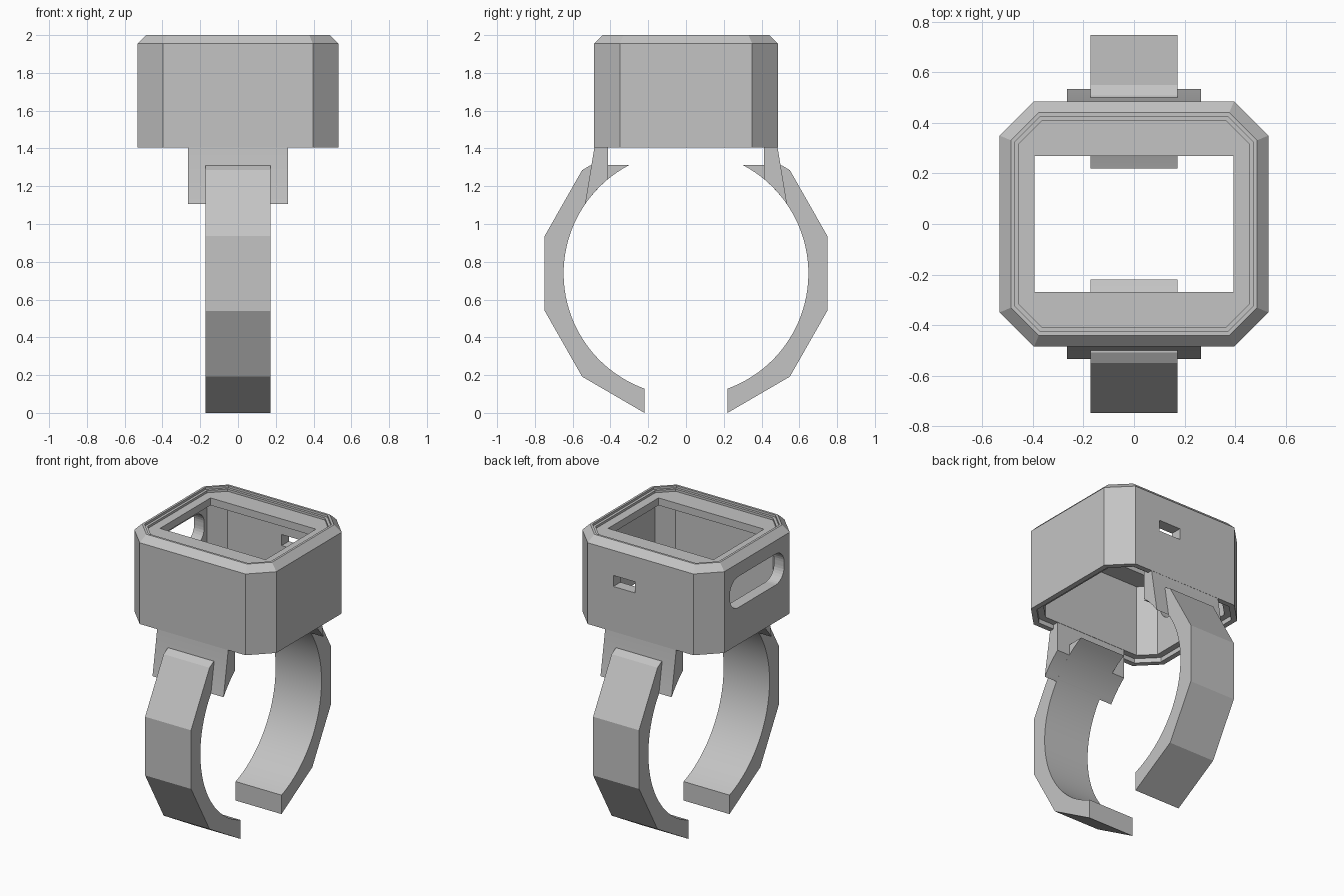
import bpy, bmesh, math
from mathutils import Matrix

cube = bpy.data.objects.get("Cube")
if cube:
    bpy.data.objects.remove(cube, do_unlink=True)

grey = bpy.data.materials.new("plain_grey")
grey.use_nodes = True
colour = (0.55, 0.55, 0.55, 1)
grey.diffuse_color = colour
grey.node_tree.nodes["Principled BSDF"].inputs["Base Color"].default_value = colour

HALF_X, HALF_Y, CORNER = 0.532, 0.486, 0.136
RING_Z, RING_R = 0.738, 0.648


def finish(name, bm):
    bmesh.ops.recalc_face_normals(bm, faces=bm.faces[:])
    mesh = bpy.data.meshes.new(name)
    bm.to_mesh(mesh)
    bm.free()
    mesh.materials.append(grey)
    obj = bpy.data.objects.new(name, mesh)
    bpy.context.collection.objects.link(obj)
    return obj


def octagon(hx, hy, c, z):
    return [(hx, -hy + c, z), (hx, hy - c, z), (hx - c, hy, z), (-hx + c, hy, z),
            (-hx, hy - c, z), (-hx, -hy + c, z), (-hx + c, -hy, z), (hx - c, -hy, z)]


def inset(t, z):
    """Octagon of the housing outline, moved inward by t."""
    return octagon(HALF_X - t, HALF_Y - t, CORNER - t * (2 - math.sqrt(2)), z)


def prism(name, profile, half_width):
    """Extrude a (y, z) profile along x."""
    bm = bmesh.new()
    face = bm.faces.new([bm.verts.new((-half_width, y, z)) for y, z in profile])
    ext = bmesh.ops.extrude_face_region(bm, geom=[face])
    verts = [v for v in ext["geom"] if isinstance(v, bmesh.types.BMVert)]
    bmesh.ops.translate(bm, verts=verts, vec=(2 * half_width, 0, 0))
    return finish(name, bm)


def arc(y_start, z_sign, y_end, end_sign, steps):
    """Points on the finger circle between two y positions."""
    a = math.atan2(z_sign * math.sqrt(RING_R ** 2 - y_start ** 2), y_start)
    b = math.atan2(end_sign * math.sqrt(RING_R ** 2 - y_end ** 2), y_end)
    angles = [a + (b - a) * i / steps for i in range(steps + 1)]
    return [(RING_R * math.cos(t), RING_Z + RING_R * math.sin(t)) for t in angles]


# Housing: closed loop of outlines, outside up, over the rim, down the inside
rings = [
    inset(0, 1.405), inset(0, 1.955), inset(0.045, 2.0),
    inset(0.06, 2.0), inset(0.06, 1.985), inset(0.077, 1.985), inset(0.077, 1.97),
    octagon(0.395, 0.27, 0, 1.97), octagon(0.395, 0.27, 0, 1.92),
    inset(0.076, 1.92), inset(0.076, 1.435), inset(0.035, 1.435), inset(0.035, 1.405),
]
bm = bmesh.new()
loops = [[bm.verts.new(p) for p in ring] for ring in rings]
for low, high in zip(loops, loops[1:] + loops[:1]):
    for i in range(8):
        j = (i + 1) % 8
        bm.faces.new((low[i], low[j], high[j], high[i]))
bmesh.ops.remove_doubles(bm, verts=bm.verts[:], dist=0.0005)
housing = finish("housing", bm)

# Side slot cutter: rounded rectangle through the -x wall
slot = []
for cy, cz, start in ((0.2, 1.775, 0), (-0.2, 1.775, 90), (-0.2, 1.745, 180), (0.2, 1.745, 270)):
    for k in range(9):
        t = math.radians(start + k * 90 / 8)
        slot.append((cy + 0.09 * math.cos(t), cz + 0.09 * math.sin(t)))
slot_cutter = prism("slot_cutter", slot, 0.1)
slot_cutter.data.transform(Matrix.Translation((-HALF_X, 0, 0)))

# Small port cutter through the back wall
port_cutter = prism("port_cutter", [(0.38, 1.71), (0.55, 1.71), (0.55, 1.785), (0.38, 1.785)], 0.082)
port_cutter.data.transform(Matrix.Translation((0.122, 0, 0)))

for cutter in (slot_cutter, port_cutter):
    mod = housing.modifiers.new(cutter.name, "BOOLEAN")
    mod.operation = "DIFFERENCE"
    mod.solver = "EXACT"
    mod.object = cutter
bpy.context.view_layer.update()
cut_mesh = bpy.data.meshes.new_from_object(
    housing.evaluated_get(bpy.context.evaluated_depsgraph_get()))
housing.modifiers.clear()
housing.data = cut_mesh
for cutter in (slot_cutter, port_cutter):
    bpy.data.objects.remove(cutter, do_unlink=True)

# Band halves and the wider brackets that join them to the housing
band = [(0.22, 0.0), (0.55, 0.192), (0.748, 0.54), (0.748, 0.937), (0.55, 1.285), (0.508, 1.31)]
band += arc(0.3, 1, 0.22, -1, 40)
bracket = [(0.535, 1.105), (0.484, 1.41), (0.484, 1.45), (0.412, 1.45)] + arc(0.412, 1, 0.53, 1, 8)

for side, sign in (("back", 1), ("front", -1)):
    for part, profile, width in (("band", band, 0.172), ("bracket", bracket, 0.266)):
        obj = prism(side + "_" + part, [(sign * y, z) for y, z in profile], width)
        bpy.ops.object.select_all(action="DESELECT")
        obj.select_set(True)
        bpy.context.view_layer.objects.active = obj
        bpy.ops.object.shade_smooth_by_angle(angle=math.radians(15))
